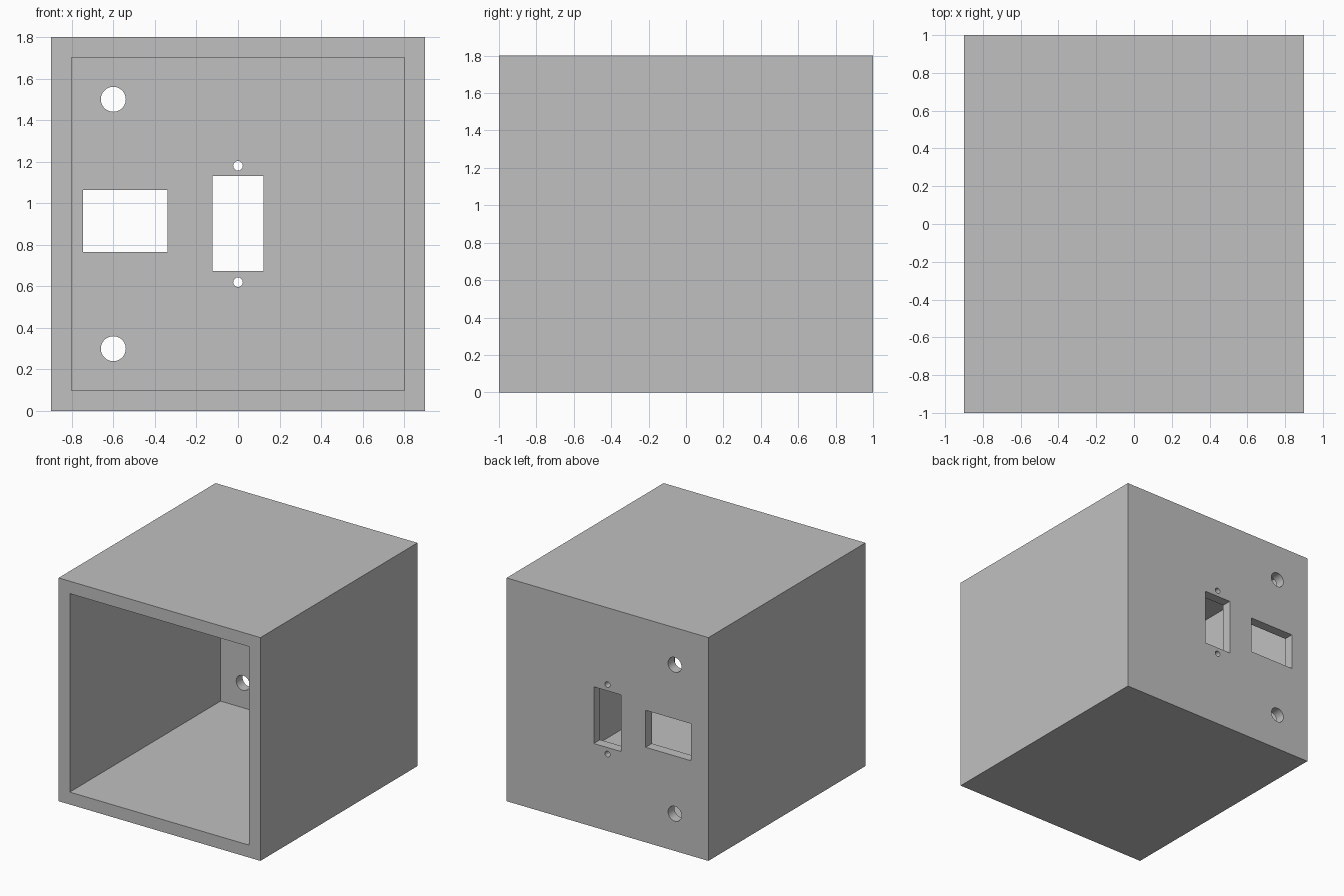
import bpy
from math import pi

default = bpy.data.objects.get("Cube")
if default:
    bpy.data.objects.remove(default, do_unlink=True)

WIDTH, DEPTH, HEIGHT = 1.8, 2.0, 1.8
WALL, BACK_WALL = 0.1, 0.08

grey = bpy.data.materials.new("plain grey")
grey.use_nodes = True
colour = (0.53, 0.53, 0.53, 1)
grey.diffuse_color = colour
grey.node_tree.nodes["Principled BSDF"].inputs["Base Color"].default_value = colour


def box(name, low, high):
    """Box between two opposite corners."""
    centre = [(a + b) / 2 for a, b in zip(low, high)]
    bpy.ops.mesh.primitive_cube_add(size=1, location=centre)
    obj = bpy.context.object
    obj.name = name
    obj.scale = [b - a for a, b in zip(low, high)]
    bpy.ops.object.transform_apply(location=True, rotation=False, scale=True)
    obj.data.materials.append(grey)
    return obj


def window(name, x0, x1, z0, z1):
    """Rectangular cutter through the back wall."""
    return box(name, (x0, DEPTH / 2 - 0.2, z0), (x1, DEPTH / 2 + 0.2, z1))


def hole(name, x, z, radius, sides):
    """Round cutter through the back wall."""
    bpy.ops.mesh.primitive_cylinder_add(vertices=sides, radius=radius, depth=0.4,
                                        location=(x, DEPTH / 2, z), rotation=(pi / 2, 0, 0))
    obj = bpy.context.object
    obj.name = name
    obj.data.materials.append(grey)
    return obj


# Housing block
housing = box("housing", (-WIDTH / 2, -DEPTH / 2, 0), (WIDTH / 2, DEPTH / 2, HEIGHT))

# Cavity open to the front, then the openings in the back wall
cutters = [
    box("cavity_cutter", (-WIDTH / 2 + WALL, -DEPTH / 2 - 0.5, WALL),
        (WIDTH / 2 - WALL, DEPTH / 2 - BACK_WALL, HEIGHT - WALL)),
    window("switch_cutter", -0.745, -0.34, 0.766, 1.064),
    window("socket_cutter", -0.122, 0.122, 0.673, 1.13),
]
for side in (-1, 1):
    middle = HEIGHT / 2
    cutters.append(hole("cable_hole_cutter", -0.6, middle + side * 0.6, 0.06, 48))
    cutters.append(hole("screw_hole_cutter", 0, middle + side * 0.28, 0.023, 32))

bpy.ops.object.select_all(action='DESELECT')
housing.select_set(True)
bpy.context.view_layer.objects.active = housing
for cutter in cutters:
    cutter.hide_render = True
    cut = housing.modifiers.new(cutter.name, 'BOOLEAN')
    cut.operation = 'DIFFERENCE'
    cut.solver = 'EXACT'
    cut.object = cutter
    bpy.ops.object.modifier_apply(modifier=cut.name)
for cutter in cutters:
    bpy.data.objects.remove(cutter, do_unlink=True)

# Smooth hole walls, sharp edges elsewhere
bpy.ops.object.shade_smooth_by_angle(angle=pi / 6)
